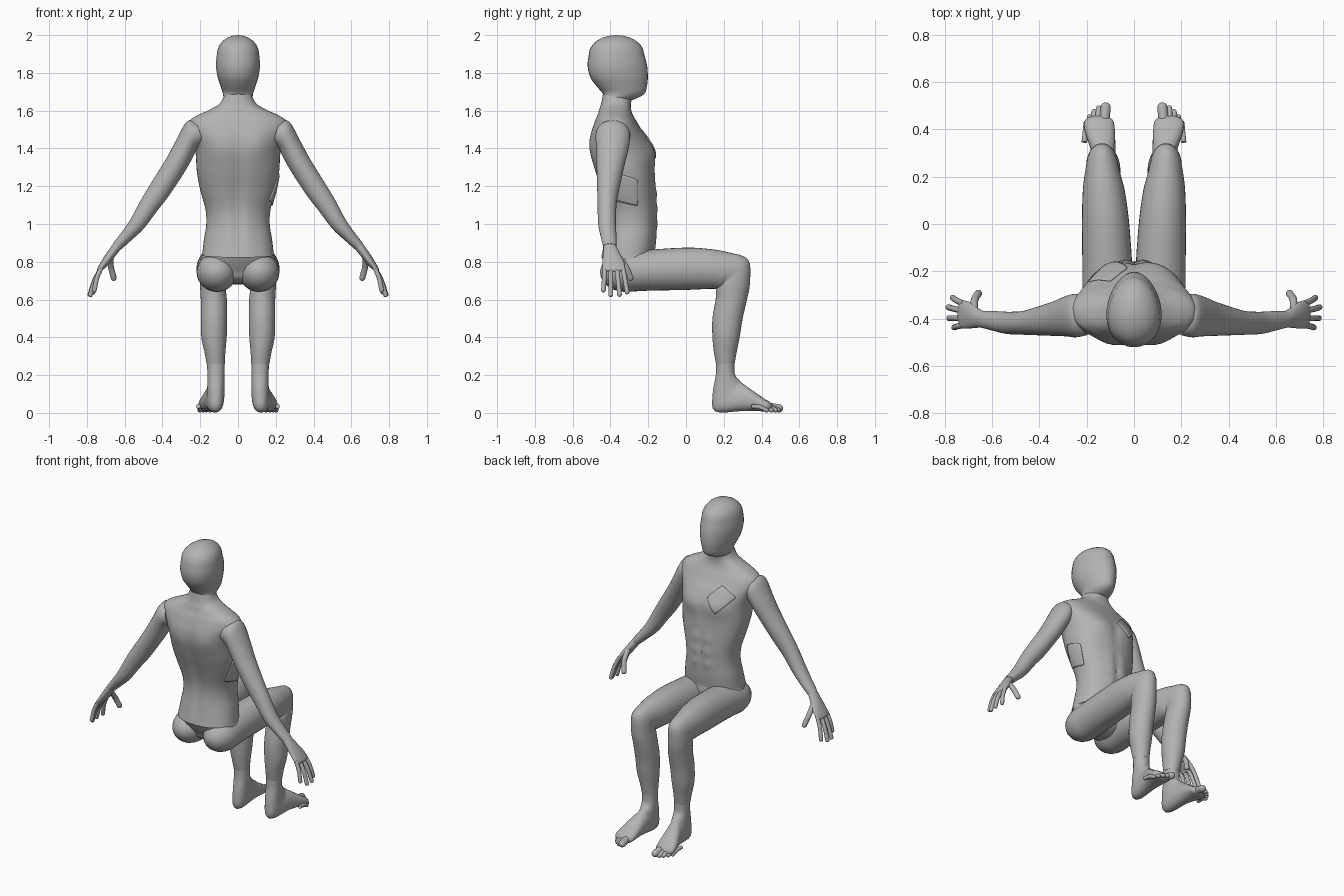
import bpy, bmesh, math
from mathutils import Vector
from mathutils.bvhtree import BVHTree

cube = bpy.data.objects.get("Cube")
if cube:
    bpy.data.objects.remove(cube, do_unlink=True)

grey = bpy.data.materials.new("plain grey")
grey.use_nodes = True
COLOUR = (0.45, 0.45, 0.45, 1)
grey.diffuse_color = COLOUR
grey.node_tree.nodes["Principled BSDF"].inputs["Base Color"].default_value = COLOUR
parts = []


def add_object(name, bm):
    """Turn a bmesh into a named, coloured object."""
    bmesh.ops.recalc_face_normals(bm, faces=bm.faces)
    mesh = bpy.data.meshes.new(name)
    bm.to_mesh(mesh)
    mesh.materials.append(grey)
    obj = bpy.data.objects.new(name, mesh)
    bpy.context.collection.objects.link(obj)
    parts.append(obj)
    return obj


def blend(a, b, c, d, t):
    """Smooth curve from b to c, with neighbours a and d."""
    return (b * 2 + (c - a) * t + (a * 2 - b * 5 + c * 4 - d) * t ** 2
            + (b * 3 - a - c * 3 + d) * t ** 3) / 2


def dome(ring, reach):
    """Rings that close a tube end roundly, from the ring outwards."""
    c, u, v = ring
    angles = [math.pi / 2 * k / 6 for k in range(1, 6)] + [math.pi * 0.49]
    return [(c + reach * math.sin(a), u * math.cos(a), v * math.cos(a)) for a in angles]


def tube(rings, start=None, end=None, sides=32, steps=4, power=1.0, egg=0.0):
    """Loft (centre, half-axis, half-axis) rings into a closed bmesh."""
    path = []
    last = len(rings) - 1
    for i in range(last):
        around = [rings[max(i - 1, 0)], rings[i], rings[i + 1], rings[min(i + 2, last)]]
        for s in range(steps):
            path.append(tuple(blend(*column, s / steps) for column in zip(*around)))
    path.append(rings[last])
    if start:
        path = dome(rings[0], Vector(start))[::-1] + path
    if end:
        path += dome(rings[last], Vector(end))
    bm = bmesh.new()
    loops = []
    for c, u, v in path:
        loop = []
        for k in range(sides):
            a = math.tau * k / sides
            x, y = (math.copysign(abs(f) ** power, f) for f in (math.cos(a), math.sin(a)))
            loop.append(bm.verts.new(c + u * x * (1 - egg * y) + v * y))
        loops.append(loop)
    for low, high in zip(loops, loops[1:]):
        for k in range(sides):
            n = (k + 1) % sides
            bm.faces.new((low[k], low[n], high[n], high[k]))
    bm.faces.new(loops[0])
    bm.faces.new(loops[-1])
    return bm


def level(z, back, front, wide, tilt=0):
    """Horizontal ring between a back and a front position."""
    half = (front - back) / 2
    return (Vector((0, (back + front) / 2, z)), Vector((wide, 0, 0)), Vector((0, half, tilt)))


def bent(side, x, y, z, wide, half, degrees):
    """Ring for a limb that bends in the side plane."""
    a = math.radians(degrees)
    return (Vector((side * x, y, z)), Vector((wide, 0, 0)),
            Vector((0, half * math.sin(a), half * math.cos(a))))


def slanted(side, x, y, z, deep, half, lean=33):
    """Ring for a limb that slopes outwards."""
    a = math.radians(lean)
    return (Vector((side * x, y, z)), Vector((0, deep, 0)),
            Vector((side * half * math.cos(a), 0, half * math.sin(a))))


def digit(name, side, points, radius):
    """Round-ended finger or toe through a few points."""
    pts = [Vector((side * x, y, z)) for x, y, z in points]
    axis = (pts[-1] - pts[0]).normalized()
    u = axis.orthogonal().normalized()
    v = axis.cross(u)
    rings = [(p, u * radius, v * radius) for p in pts]
    add_object(name, tube(rings, end=axis * radius, sides=12))


# Head
head_levels = [(1.67, -.437, -.285, .077, -.015), (1.695, -.45, -.222, .081, -.008),
               (1.735, -.478, -.206, .094), (1.78, -.508, -.202, .108),
               (1.84, -.521, -.206, .116), (1.9, -.514, -.222, .111)]
add_object("head", tube([level(*r) for r in head_levels], end=(0, 0, .1), egg=.13))

# Torso with neck
torso_levels = [(.835, -.45, -.165, .19, .012), (.92, -.428, -.157, .18),
                (1.0, -.418, -.155, .168), (1.08, -.423, -.155, .173),
                (1.18, -.45, -.16, .2), (1.28, -.483, -.165, .218),
                (1.38, -.508, -.17, .225), (1.45, -.508, -.2, .245),
                (1.5, -.497, -.235, .265), (1.545, -.483, -.262, .258),
                (1.575, -.47, -.28, .215), (1.605, -.46, -.29, .15),
                (1.635, -.45, -.292, .1), (1.672, -.44, -.287, .076, -.015)]
torso = tube([level(*r) for r in torso_levels], sides=72, steps=6, power=.88)

# Muscles: x, z, width, height, depth, facing
muscles = [(.1, 1.37, .07, .06, .012, 1), (0, 1.36, .02, .1, -.007, 1),
           (0, 1.07, .012, .14, -.007, 1), (0, 1.2, .03, .25, -.016, -1),
           (.11, 1.42, .06, .09, .01, -1), (.05, .95, .04, .1, .006, -1)]
muscles += [(.045, z, .028, .03, .007, 1) for z in (1.0, 1.08, 1.16)]
for vert in torso.verts:
    x, y, z = vert.co
    depth = y + .33
    for mx, mz, width, height, amount, facing in muscles:
        if depth * facing > 0 and z < 1.6:
            near = ((abs(x) - mx) / width) ** 2 + ((z - mz) / height) ** 2
            vert.co.y += facing * amount * math.exp(-near) * min(1, abs(depth) / .1)
bmesh.ops.recalc_face_normals(torso, faces=torso.faces)
torso_tree = BVHTree.FromBMesh(torso)
add_object("torso", torso)

# Pelvis between the hips
pelvis_levels = [(.74, -.4, -.17, .17), (.79, -.43, -.16, .195), (.838, -.448, -.165, .19, .012)]
add_object("pelvis", tube([level(*r) for r in pelvis_levels], start=(0, 0, -.06)))


def plate(name, corners, place, direction):
    """Thin rounded plate laid on the torso."""
    a, b, c, d = (Vector(p) for p in corners)
    bm = bmesh.new()
    count = 12
    grid = []
    for i in range(count + 1):
        row = []
        for j in range(count + 1):
            s, t = 2 * i / count - 1, 2 * j / count - 1
            s, t = s * (1 - .06 * t ** 6), t * (1 - .06 * s ** 6)
            s, t = (s + 1) / 2, (t + 1) / 2
            flat = a.lerp(b, s).lerp(d.lerp(c, s), t)
            hit, normal, _, _ = torso_tree.ray_cast(place(flat), Vector(direction))
            if hit is None:
                hit, normal, _, _ = torso_tree.find_nearest(place(flat))
            row.append(bm.verts.new(hit + normal * .002))
        grid.append(row)
    for i in range(count):
        for j in range(count):
            bm.faces.new((grid[i][j], grid[i + 1][j], grid[i + 1][j + 1], grid[i][j + 1]))
    thick = add_object(name, bm).modifiers.new("thickness", "SOLIDIFY")
    thick.thickness = .008
    thick.offset = 0


# Chest and rib plates
plate("chest_plate", [(-.1, 1.505), (-.025, 1.43), (-.095, 1.34), (-.195, 1.45)],
      lambda p: Vector((p.x, .3, p.y)), (0, -1, 0))
plate("rib_plate", [(-.365, 1.27), (-.255, 1.235), (-.255, 1.095), (-.375, 1.125)],
      lambda p: Vector((.5, p.x, p.y)), (-1, 0, 0))

# Limb rings, given for the left side
leg_rings = [(.112, -.32, .745, .107, .105, 0), (.112, -.2, .755, .106, .108, 0),
             (.12, 0, .763, .1, .112, 0), (.127, .13, .762, .09, .105, 0),
             (.132, .2, .752, .078, .101, 14), (.135, .25, .735, .066, .11, 46),
             (.134, .25, .675, .067, .09, 80), (.128, .24, .6, .069, .083, 90),
             (.127, .22, .5, .07, .08, 90), (.127, .212, .4, .067, .072, 90),
             (.122, .208, .32, .055, .06, 90), (.118, .208, .258, .048, .049, 90)]
foot_rings = [(.118, .208, .258, .046, .048, 90), (.117, .208, .2, .045, .051, 86),
              (.117, .213, .135, .046, .08, 64), (.12, .225, .084, .047, .104, 43),
              (.13, .31, .075, .052, .066, 10), (.142, .38, .054, .062, .045, 0),
              (.148, .425, .038, .064, .03, 0)]
arm_rings = [(.2, -.39, 1.48, .08, .062, 72), (.245, -.387, 1.468, .092, .079, 71),
             (.285, -.39, 1.395, .085, .062, 40), (.335, -.4, 1.305, .073, .06),
             (.415, -.412, 1.18, .058, .058), (.47, -.418, 1.1, .05, .052),
             (.534, -.418, 1.0, .047, .043), (.59, -.41, .935, .042, .034),
             (.64, -.403, .882, .036, .027)]
hand_rings = [(.64, -.403, .882, .034, .025), (.668, -.395, .845, .044, .024),
              (.7, -.385, .8, .057, .022), (.728, -.382, .765, .06, .015)]
fingers = {"little": (-.428, .76, -.437, .65), "ring": (-.398, .781, -.398, .625),
           "middle": (-.367, .784, -.352, .627), "index": (-.336, .766, -.312, .64)}
toes = [(.12, .492, .022), (.148, .488, .013), (.168, .473, .013),
        (.187, .452, .012), (.202, .426, .012)]

for label, side in (("left", 1), ("right", -1)):
    # Leg, foot and toes
    add_object(label + "_leg", tube([bent(side, *r) for r in leg_rings], start=(0, -.135, 0)))
    add_object(label + "_foot", tube([bent(side, *r) for r in foot_rings],
                                     end=(0, .035, -.01), power=.9))
    for number, (x, y, radius) in enumerate(toes):
        path = [(x + .008, y - .08, .035), (x + .003, y - .035, .03), (x, y, radius + .002)]
        digit(f"{label}_toe_{number + 1}", side, path, radius)

    # Arm, hand and fingers
    add_object(label + "_arm", tube([slanted(side, *r) for r in arm_rings]))
    add_object(label + "_hand", tube([slanted(side, *r) for r in hand_rings],
                                     end=(side * .012, 0, -.018)))
    for finger, (root, x, y, z) in fingers.items():
        knuckle = Vector((.72, root, .775))
        tip = Vector((x, y, z))
        middle = knuckle.lerp(tip, .5) + Vector((.006, 0, .004))
        digit(f"{label}_{finger}_finger", side, [knuckle, middle, tip], .0125)
    digit(label + "_thumb", side,
          [(.675, -.375, .845), (.674, -.322, .78), (.658, -.294, .715)], .016)

# Smooth surfaces with crisp seams
bpy.ops.object.select_all(action="DESELECT")
for obj in parts:
    obj.select_set(True)
bpy.context.view_layer.objects.active = parts[0]
bpy.ops.object.shade_smooth_by_angle(angle=math.radians(40))
